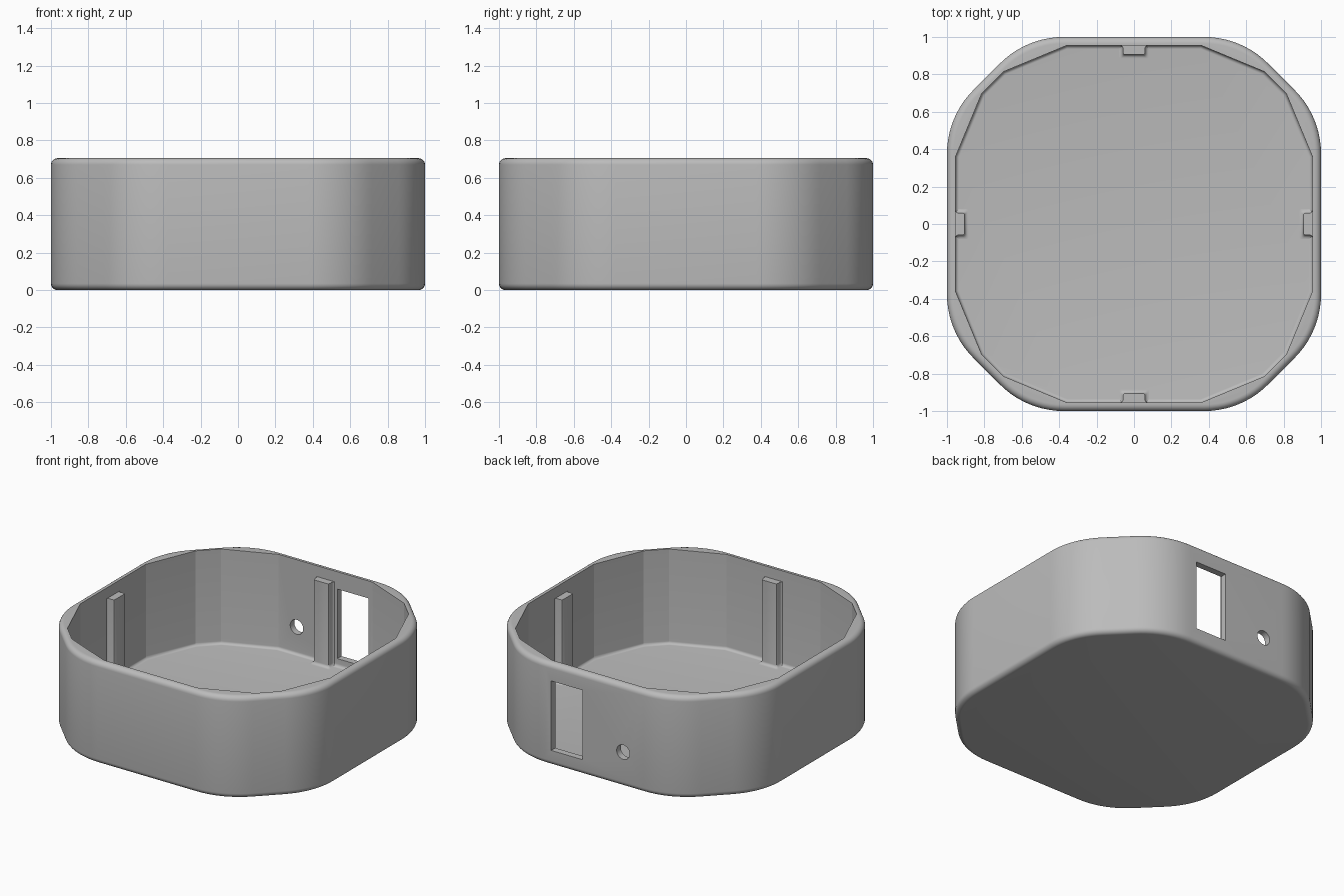
import bpy, bmesh, math
from mathutils import Vector

old = bpy.data.objects.get("Cube")
if old:
    bpy.data.objects.remove(old, do_unlink=True)

HEIGHT, FLOOR, TAN = 0.705, 0.05, math.tan(math.pi / 8)

grey = bpy.data.materials.new("light_grey")
grey.use_nodes = True
GREY = (0.5, 0.5, 0.5, 1)
grey.diffuse_color = GREY
grey.node_tree.nodes["Principled BSDF"].inputs["Base Color"].default_value = GREY


def outline(side, diagonal, tangent, steps):
    """Octagon with each corner rounded (or cut, when steps is 1)."""
    v = diagonal - side
    corners = [Vector(p) for p in ((side, -v), (side, v), (v, side), (-v, side),
                                   (-side, v), (-side, -v), (-v, -side), (v, -side))]
    radius, points = tangent / TAN, []
    for i, c in enumerate(corners):
        d = (c - corners[i - 1]).normalized()
        n = Vector((-d.y, d.x))
        start = c - d * tangent
        for k in range(steps + 1):
            a = math.pi / 4 * k / steps
            points.append(start + d * radius * math.sin(a) + n * radius * (1 - math.cos(a)))
    return points


def loft(name, rings):
    """Skin closed rings of (points, z) and cap both ends."""
    bm = bmesh.new()
    loops = [[bm.verts.new((p[0], p[1], z)) for p in pts] for pts, z in rings]
    for a, b in zip(loops, loops[1:]):
        for i in range(len(a)):
            j = (i + 1) % len(a)
            bm.faces.new((a[i], a[j], b[j], b[i]))
    bm.faces.new(loops[0][::-1])
    bm.faces.new(loops[-1])
    bmesh.ops.recalc_face_normals(bm, faces=bm.faces[:])
    mesh = bpy.data.meshes.new(name)
    bm.to_mesh(mesh)
    bm.free()
    obj = bpy.data.objects.new(name, mesh)
    bpy.context.collection.objects.link(obj)
    mesh.materials.append(grey)
    return obj


def smooth(obj, degrees):
    bpy.ops.object.select_all(action='DESELECT')
    obj.select_set(True)
    bpy.context.view_layer.objects.active = obj
    bpy.ops.object.shade_smooth_by_angle(angle=math.radians(degrees))


def cut(target, cutter):
    mod = target.modifiers.new("cut", 'BOOLEAN')
    mod.operation, mod.solver, mod.object = 'DIFFERENCE', 'EXACT', cutter
    bpy.context.view_layer.objects.active = target
    bpy.ops.object.modifier_apply(modifier=mod.name)
    bpy.data.objects.remove(cutter, do_unlink=True)


# Outer body with rounded bottom and top edges
R, N = 0.035, 6
quarter = [math.pi / 2 * i / N for i in range(N + 1)]
edge = [(R * (1 - math.sin(a)), R * (1 - math.cos(a))) for a in quarter]
profile = edge + [(d, HEIGHT - z) for d, z in reversed(edge)]
case = loft("case_shell", [(outline(1 - d, 1.575 - d * math.sqrt(2), 0.2 - d * TAN, 10), z)
                           for d, z in profile])

# Cavity with a small fillet around the floor
F = 0.02
fillet = [(F * (1 - math.sin(a)), FLOOR + F * (1 - math.cos(a))) for a in quarter]
cavity = loft("cavity_cutter", [(outline(0.955 - d, 1.513 - d * math.sqrt(2), 0.2 - d * TAN, 1), z)
                                for d, z in fillet + [(0, 1)]])
cut(case, cavity)

# Rectangular port and round cable hole in the back wall
port = [(0.09, 0.8), (0.33, 0.8), (0.33, 1.1), (0.09, 1.1)]
cut(case, loft("port_cutter", [(port, 0.105), (port, 0.585)]))
bpy.ops.mesh.primitive_cylinder_add(vertices=32, radius=0.05, depth=0.4,
                                    location=(-0.22, 1, 0.24), rotation=(math.pi / 2, 0, 0))
cut(case, bpy.context.object)
smooth(case, 20)

# Four upright ribs, one in the middle of each wall, flared at the foot
half = [(0.07, 0.965), (0.07, 0.955), (0.063, 0.95), (0.06, 0.943),
        (0.06, 0.917), (0.057, 0.909), (0.05, 0.905)]
rib = half + [(-x, y) for x, y in reversed(half)]


def flared(d):
    return [(x + math.copysign(d, x), y - (d if y < 0.95 else 0)) for x, y in rib]


for i, side in enumerate(("back", "left", "front", "right")):
    rings = [(flared(d), z) for d, z in fillet] + [(rib, 0.63)]
    obj = loft(side + "_wall_rib", [(flared(F), FLOOR - 0.01)] + rings)
    obj.rotation_euler.z = -i * math.pi / 2
    smooth(obj, 35)
